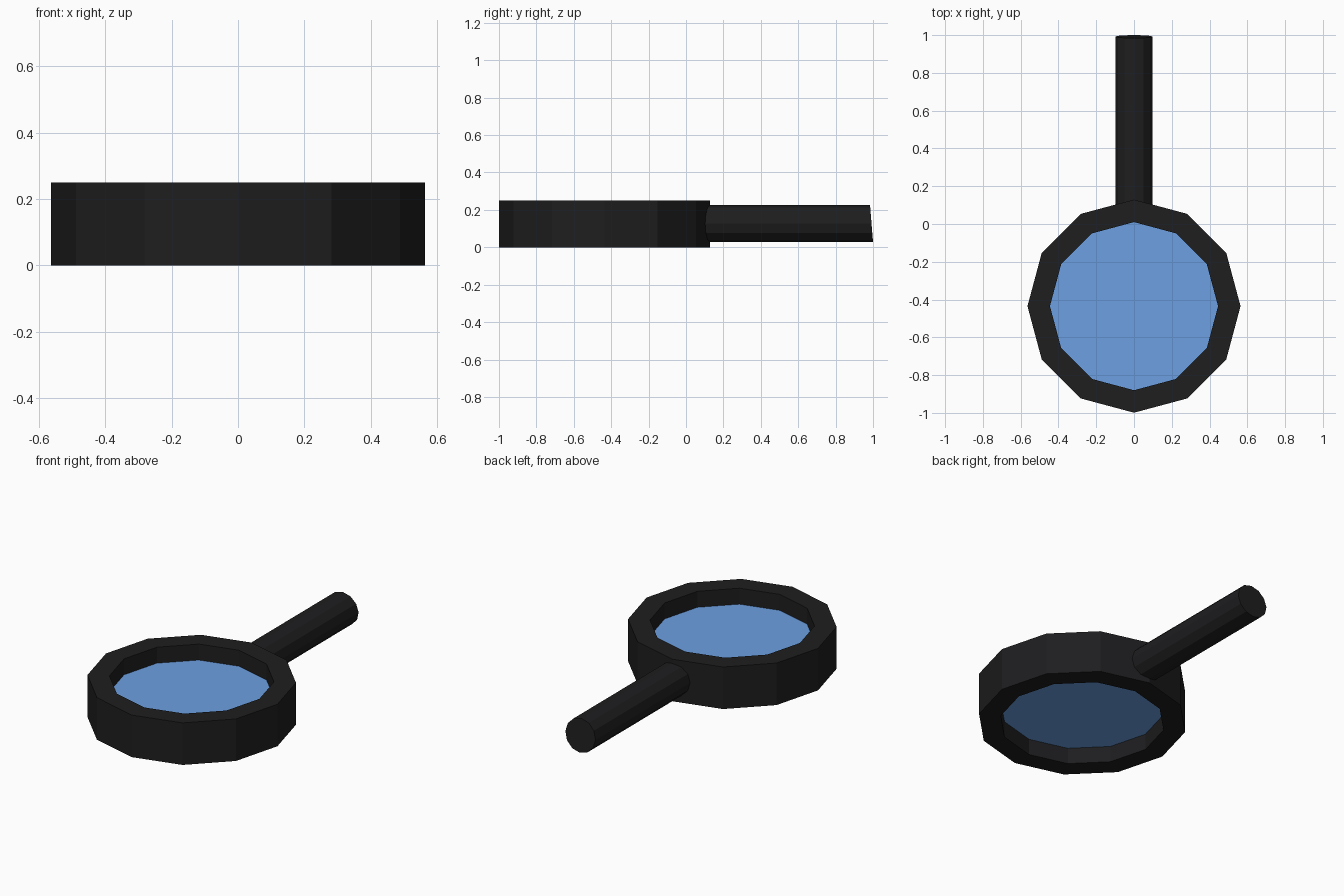
import bpy, bmesh
from math import cos, sin, pi

if "Cube" in bpy.data.objects:
    bpy.data.objects.remove(bpy.data.objects["Cube"])

SIDES = 12
CENTRE_Y = -0.435
ANGLES = [2 * pi * i / SIDES for i in range(SIDES)]


def material(name, rgb):
    m = bpy.data.materials.new(name)
    m.diffuse_color = (*rgb, 1)
    m.use_nodes = True
    m.node_tree.nodes["Principled BSDF"].inputs["Base Color"].default_value = m.diffuse_color
    return m


def loft(name, rings, mat, closed=False):
    """Skin a list of 12-point rings; cap the ends or join them in a loop."""
    bm = bmesh.new()
    loops = [[bm.verts.new(p) for p in ring] for ring in rings]
    pairs = list(zip(loops, loops[1:]))
    if closed:
        pairs.append((loops[-1], loops[0]))
    else:
        bm.faces.new(loops[0])
        bm.faces.new(loops[-1])
    for a, b in pairs:
        for i in range(SIDES):
            j = (i + 1) % SIDES
            bm.faces.new((a[i], a[j], b[j], b[i]))
    bmesh.ops.recalc_face_normals(bm, faces=bm.faces)
    mesh = bpy.data.meshes.new(name)
    bm.to_mesh(mesh)
    bm.free()
    mesh.materials.append(mat)
    ob = bpy.data.objects.new(name, mesh)
    bpy.context.collection.objects.link(ob)
    return ob


def flat_ring(r, z):
    return [(r * cos(a), CENTRE_Y + r * sin(a), z) for a in ANGLES]


def handle_ring(r, y, slant=0):
    return [(r * cos(a), y - slant * sin(a), 0.126 + r * sin(a)) for a in ANGLES]


black = material("black_plastic", (0.013, 0.013, 0.014))
blue = material("blue_glass", (0.153, 0.35, 0.76))

# Rim: rectangular section swept round twelve sides
loft("rim", [flat_ring(0.564, 0), flat_ring(0.564, 0.25),
             flat_ring(0.445, 0.25), flat_ring(0.445, 0)], black, closed=True)

# Lens: thin disc recessed on both faces
loft("lens", [flat_ring(0.445, 0.095), flat_ring(0.445, 0.155)], blue)

# Handle: twelve-sided rod with a slightly slanted end
loft("handle", [handle_ring(0.099, 0.07), handle_ring(0.099, 0.992, 0.008)], black)
